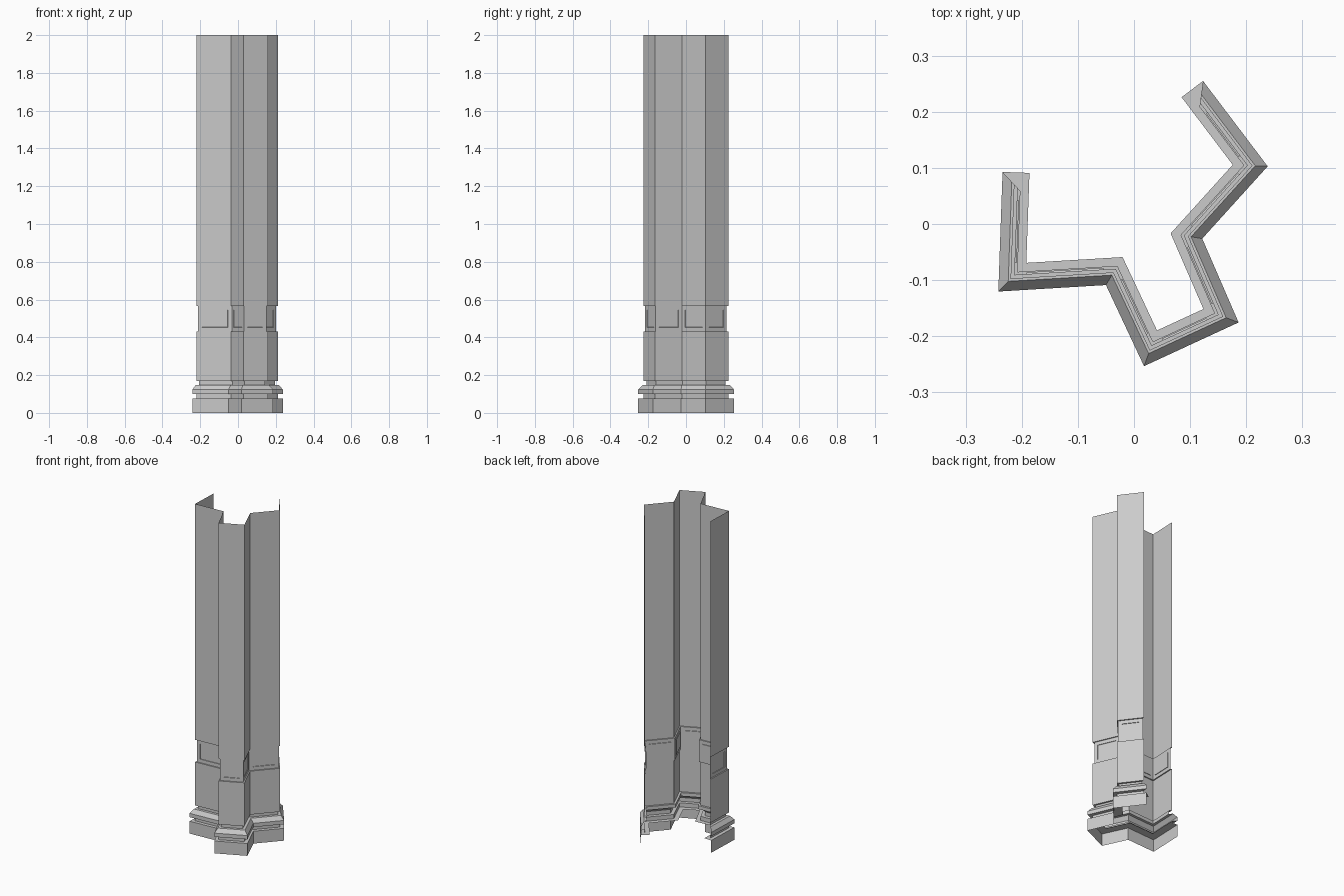
import bpy, bmesh
from mathutils import Vector

if "Cube" in bpy.data.objects:
    bpy.data.objects.remove(bpy.data.objects["Cube"])

# Plan of the shaft face, running anticlockwise with the outside on the right
PLAN = [Vector(p) for p in [(-0.214, 0.071), (-0.22, -0.098), (-0.037, -0.087),
                            (0.028, -0.2255), (0.159, -0.165), (0.097, -0.022),
                            (0.211, 0.104), (0.119, 0.2255)]]
OUT, IN = 0.021, -0.027      # plinth projection and inner ledge depth
PLINTH_TOP = 0.075


def direction(a, b):
    return (b - a).normalized()


def left(d):
    return Vector((-d.y, d.x))


def offset_plan(dist):
    """Mitred offset of the plan; both ends mitre towards an inward return."""
    start = PLAN[0] + left(direction(PLAN[0], PLAN[1]))
    end = PLAN[-1] + left(direction(PLAN[-2], PLAN[-1]))
    pts = [start] + PLAN + [end]
    result = []
    for a, p, b in zip(pts, pts[1:], pts[2:]):
        n1, n2 = -left(direction(a, p)), -left(direction(p, b))
        result.append(p + (n1 + n2) * dist / (1 + n1.dot(n2)))
    return result


def sweep(bm, profile):
    """Sweep (offset, z) profile points along the plan; faces per profile strip."""
    rings = [[bm.verts.new((p.x, p.y, z)) for p in offset_plan(d)] for d, z in profile]
    strips = []
    for lo, hi in zip(rings, rings[1:]):
        strips.append([bm.faces.new((lo[i], lo[i + 1], hi[i + 1], hi[i]))
                       for i in range(len(PLAN) - 1)])
    return rings, strips


def finish(name, bm):
    mesh = bpy.data.meshes.new(name)
    bm.normal_update()
    bm.to_mesh(mesh)
    bm.free()
    bpy.context.collection.objects.link(bpy.data.objects.new(name, mesh))


# Plinth with a ledge on top, squared off at both ends
bm = bmesh.new()
rings, _ = sweep(bm, [(OUT, 0), (OUT, PLINTH_TOP), (IN, PLINTH_TOP)])
for end, nxt in ((0, 1), (-1, -2)):
    outer, inner = rings[1][end], rings[2][end]
    along = (outer.co - rings[1][nxt].co).normalized()
    square = bm.verts.new(inner.co + along * (outer.co - inner.co).dot(along))
    tri = (outer, inner, square) if end == 0 else (outer, square, inner)
    face = bm.faces.new(tri)
    face.normal_update()
    if face.normal.z < 0:
        face.normal_flip()
finish("plinth", bm)

# Base moulding: groove, projecting ring with sloped top, and neck
bm = bmesh.new()
sweep(bm, [(0.0, PLINTH_TOP), (0.0, 0.1), (OUT, 0.1), (OUT, 0.123),
           (0.004, 0.147), (-0.012, 0.147), (-0.012, 0.168)])
finish("base_moulding", bm)

# Shaft with a recessed band, and a shallow sunk panel on each band face
bm = bmesh.new()
_, strips = sweep(bm, [(-0.012, 0.168), (0, 0.168), (0, 0.432), (-0.007, 0.432),
                       (-0.007, 0.567), (0, 0.567), (0, 2.0)])
bm.normal_update()
bmesh.ops.inset_individual(bm, faces=strips[3], thickness=0.03, depth=0)
bmesh.ops.inset_individual(bm, faces=strips[3], thickness=0.001, depth=-0.003)
finish("shaft", bm)
